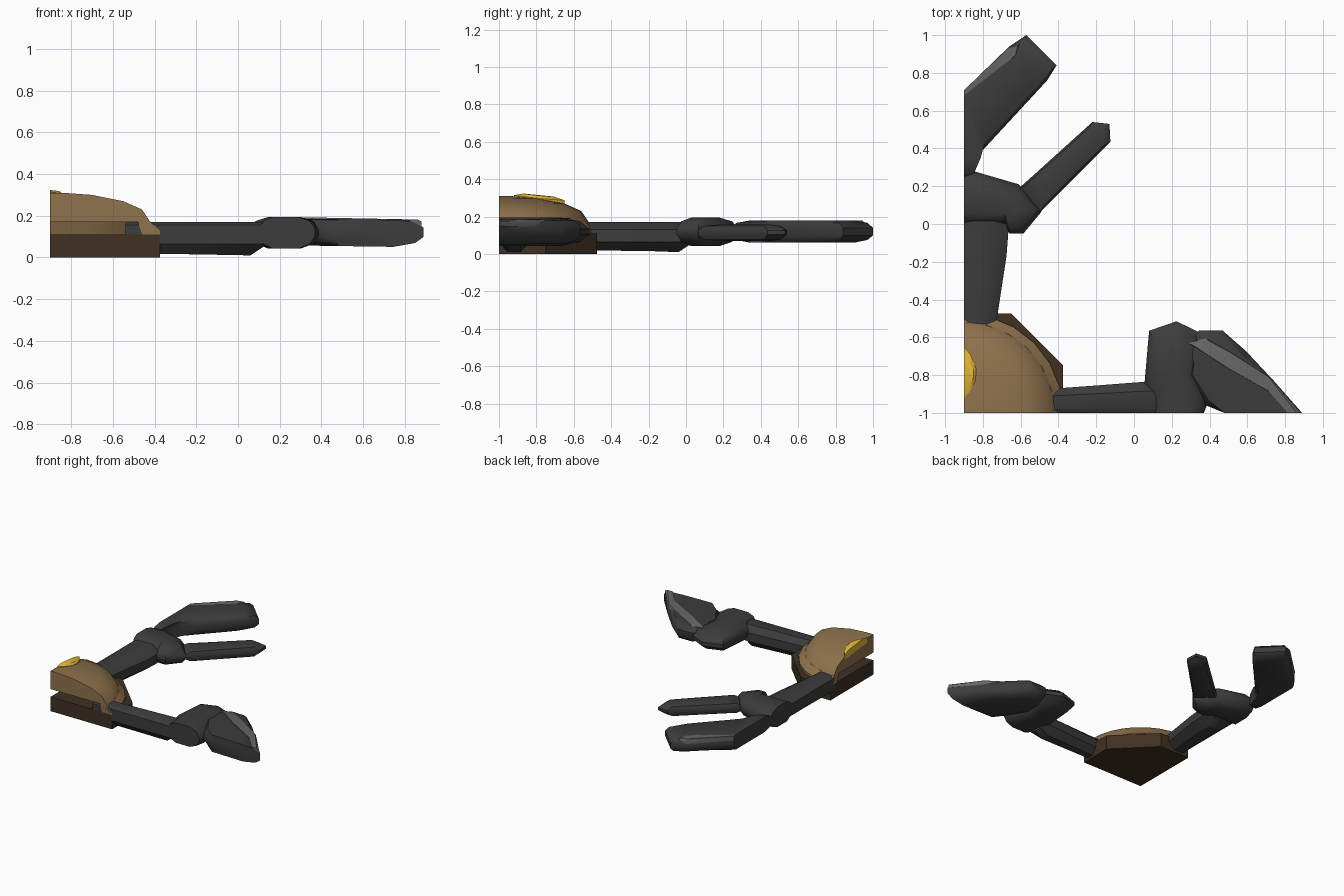
import bpy, bmesh, math

if "Cube" in bpy.data.objects:
    bpy.data.objects.remove(bpy.data.objects["Cube"])

CUT_X, CUT_Y = -0.9, -1.0      # flat planes where the model is sliced


def material(name, rgb):
    m = bpy.data.materials.new(name)
    m.diffuse_color = (*rgb, 1)
    m.use_nodes = True
    m.node_tree.nodes["Principled BSDF"].inputs["Base Color"].default_value = m.diffuse_color
    return m


DARK = material("dark_grey", (0.045, 0.045, 0.047))
LIGHT = material("light_grey", (0.13, 0.13, 0.13))
TAN = material("tan", (0.28, 0.17, 0.075))
BROWN = material("dark_brown", (0.05, 0.03, 0.016))
GOLD = material("gold", (0.8, 0.5, 0.04))


def loft(name, sections, mat, closed=False, angle=35):
    """Skin a stack of equal-length point rings; cap the ends or join them."""
    bm = bmesh.new()
    rings = [[bm.verts.new(p) for p in s] for s in sections]
    n = len(rings[0])
    pairs = list(zip(rings, rings[1:]))
    if closed:
        pairs.append((rings[-1], rings[0]))
    else:
        bm.faces.new(rings[0])
        bm.faces.new(rings[-1])
    for a, b in pairs:
        for i in range(n):
            j = (i + 1) % n
            bm.faces.new((a[i], a[j], b[j], b[i]))
    bmesh.ops.remove_doubles(bm, verts=bm.verts, dist=0.0005)
    bmesh.ops.recalc_face_normals(bm, faces=bm.faces)
    me = bpy.data.meshes.new(name)
    bm.to_mesh(me)
    bm.free()
    ob = bpy.data.objects.new(name, me)
    bpy.context.collection.objects.link(ob)
    me.materials.append(mat)
    bpy.context.view_layer.objects.active = ob
    ob.select_set(True)
    bpy.ops.object.shade_smooth_by_angle(angle=math.radians(angle))
    ob.select_set(False)
    return ob


def slab(name, outline, levels, mat, centre=None, tilt=(0, 0), angle=35):
    """Pillow shape: outline scaled about its centre at each (scale, z);
    points on the slice planes stay on them. tilt = z slope in x and y."""
    n = len(outline)
    cx, cy = centre or (sum(p[0] for p in outline) / n, sum(p[1] for p in outline) / n)
    sections = []
    for s, z in levels:
        ring = []
        for x, y in outline:
            nx = x if x == CUT_X else cx + (x - cx) * s
            ny = y if y == CUT_Y else cy + (y - cy) * s
            ring.append((nx, ny, z + tilt[0] * (nx - cx) + tilt[1] * (ny - cy)))
        sections.append(ring)
    return loft(name, sections, mat, angle=angle)


# Base plate: a quarter of an octagon
slab("base_plate", [(-0.9, -1), (-0.375, -1), (-0.375, -0.75), (-0.65, -0.475), (-0.9, -0.475)],
     [(1, 0), (1, 0.11)], BROWN)

# Sloped collar between base and dome
def arc(r, steps=6):
    return [(CUT_X + r * math.cos(math.pi / 2 * i / steps),
             CUT_Y + r * math.sin(math.pi / 2 * i / steps)) for i in range(steps + 1)]

profile = [(0.525, 0.11), (0.525, 0.13), (0.48, 0.172), (0.42, 0.172), (0.44, 0.11)]
loft("collar", [[(CUT_X + r * math.cos(a), CUT_Y + r * math.sin(a), z) for r, z in profile]
                for a in (math.pi / 2 * i / 6 for i in range(7))], TAN)

# Dome
slab("dome", [(CUT_X, CUT_Y)] + arc(1.0, 8),
     [(0.48, 0.17), (0.44, 0.23), (0.35, 0.27), (0.2, 0.3), (0.06, 0.31)],
     TAN, centre=(CUT_X, CUT_Y), angle=40)

# Gold badge on the dome
slab("badge", [(-0.9, -0.92), (-0.87, -0.89), (-0.84, -0.83), (-0.835, -0.77), (-0.865, -0.69), (-0.9, -0.65)],
     [(1, 0.26), (1, 0.3), (0.6, 0.314)], GOLD, tilt=(-0.05, -0.1))

# Keeled legs: one along x, one along y
def leg_section(w, z_low):
    return [(0, 0.065), (0, 0.155), (0.15, 0.17), (0.7, 0.17), (1, 0.13), (1, 0.065), (0.7, z_low), (0.3, z_low)]

def leg(name, ends, along_x):
    sections = []
    for t, w, low in ends:
        pts = leg_section(w, low)
        if along_x:
            sections.append([(t, CUT_Y + u * w, z) for u, z in pts])
        else:
            sections.append([(CUT_X + u * w, t, z) for u, z in pts])
    loft(name, sections, DARK)

leg("leg_right", [(-0.54, 0.12, 0.02), (-0.2, 0.145, 0.015), (0.06, 0.165, 0.01), (0.12, 0.165, 0.05)], True)
leg("leg_back", [(-0.53, 0.17, 0.02), (-0.17, 0.225, 0.015), (-0.04, 0.235, 0.01), (0.02, 0.23, 0.05)], False)

# Knuckles
LENS = [(0.45, 0.042), (0.82, 0.065), (1, 0.105), (1, 0.135), (0.82, 0.175), (0.45, 0.195)]
slab("knuckle_right", [(0.1, -1), (0.095, -0.93), (0.055, -0.85), (0.08, -0.565), (0.225, -0.515),
                       (0.36, -0.58), (0.33, -0.8), (0.39, -0.95), (0.37, -1)], LENS, DARK, angle=40)
slab("knuckle_back", [(-0.9, 0.0), (-0.68, 0.0), (-0.66, -0.05), (-0.585, -0.05), (-0.49, 0.065),
                      (-0.54, 0.12), (-0.61, 0.21), (-0.85, 0.28), (-0.9, 0.26)], LENS, DARK, angle=40)

# Broad claw on the right arm with its pale edge strip
slab("claw_right", [(0.48, -1), (0.38, -0.96), (0.28, -0.8), (0.29, -0.73), (0.27, -0.65), (0.345, -0.565),
                    (0.47, -0.565), (0.59, -0.67), (0.74, -0.83), (0.89, -1)],
     [(0.65, 0.055), (0.9, 0.075), (1, 0.105), (1, 0.15), (0.85, 0.18), (0.6, 0.184)],
     DARK, tilt=(-0.015, 0), angle=40)
slab("claw_right_edge", [(0.29, -0.63), (0.38, -0.605), (0.5, -0.67), (0.72, -0.81), (0.88, -1),
                         (0.83, -1), (0.72, -0.89), (0.48, -0.755)],
     [(1, 0.15), (1, 0.178), (0.93, 0.187)], LIGHT, tilt=(-0.02, 0))

# Narrow prong on the back arm
slab("prong_narrow", [(-0.62, 0.18), (-0.53, 0.26), (-0.22, 0.54), (-0.13, 0.53), (-0.125, 0.435),
                      (-0.27, 0.29), (-0.5, 0.06)],
     [(0.6, 0.07), (0.85, 0.078), (1, 0.105), (1, 0.125), (0.85, 0.15), (0.6, 0.157)], DARK, angle=40)

# Broad prong on the back arm with its pale edge strip
slab("prong_broad", [(-0.9, 0.24), (-0.85, 0.26), (-0.82, 0.37), (-0.7, 0.5), (-0.46, 0.76), (-0.41, 0.84),
                     (-0.57, 1.0), (-0.66, 0.94), (-0.9, 0.7)],
     [(0.75, 0.062), (0.92, 0.075), (1, 0.1), (1, 0.14), (0.92, 0.167), (0.75, 0.178)], DARK, angle=40)
slab("prong_broad_edge", [(-0.9, 0.6), (-0.62, 0.9), (-0.605, 0.955), (-0.66, 0.94), (-0.9, 0.7)],
     [(1, 0.13), (1, 0.165), (0.93, 0.178)], LIGHT)
